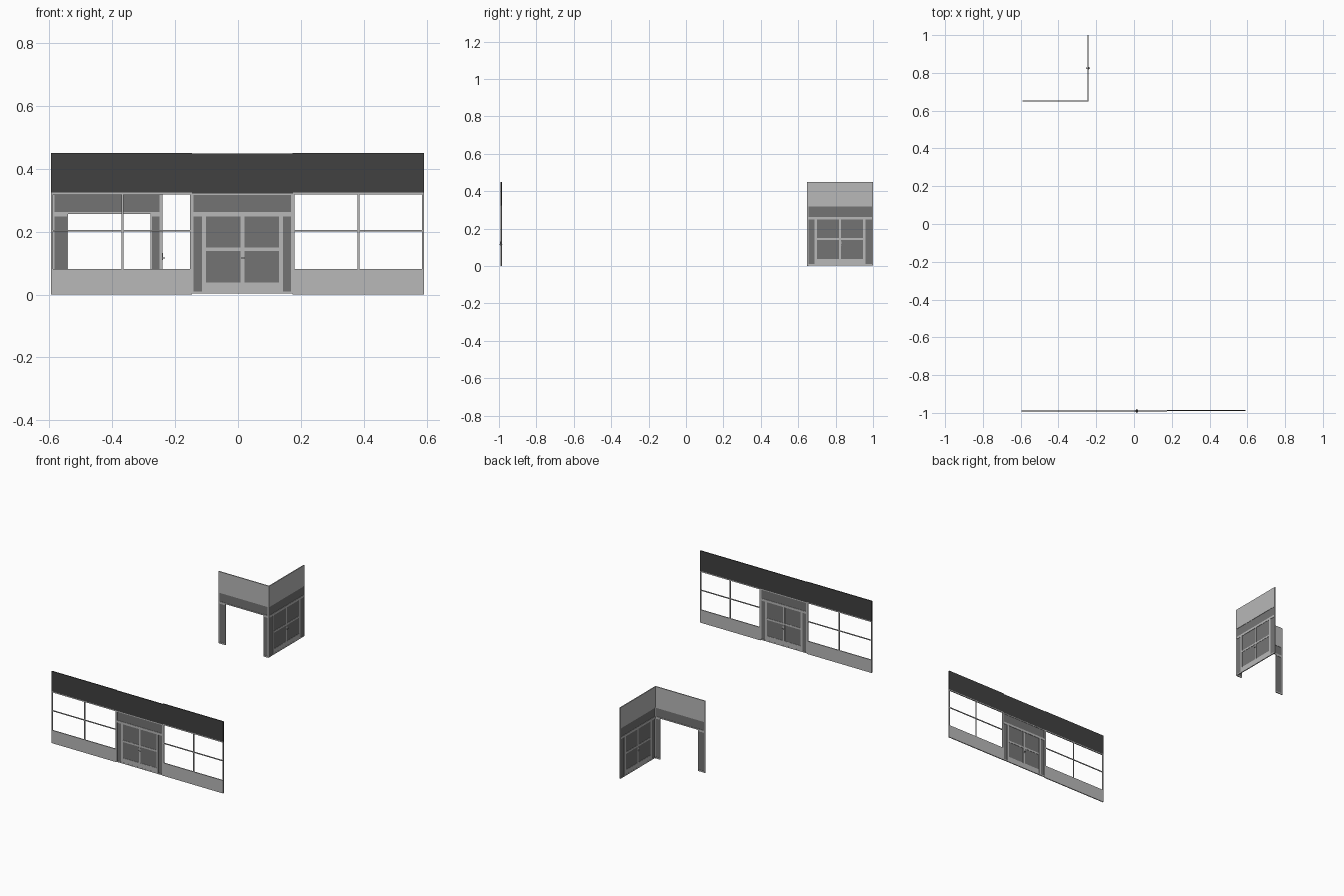
import bpy, bmesh, math
from mathutils import Matrix

if "Cube" in bpy.data.objects:
    bpy.data.objects.remove(bpy.data.objects["Cube"])


def material(name, v):
    m = bpy.data.materials.new(name)
    m.diffuse_color = (v, v, v, 1)
    m.use_nodes = True
    m.node_tree.nodes["Principled BSDF"].inputs["Base Color"].default_value = m.diffuse_color
    return m


LIGHT = material("light grey frame", 0.48)
GLASS = material("dark grey panel", 0.175)
DARK = material("charcoal fascia", 0.053)


def build(name, place, boxes, mat):
    """One object from boxes (u0, u1, d0, d1, z0, z1); u along the wall, d depth."""
    bm = bmesh.new()
    for u0, u1, d0, d1, z0, z1 in boxes:
        m = (Matrix.Translation(((u0 + u1) / 2, (d0 + d1) / 2, (z0 + z1) / 2))
             @ Matrix.Diagonal((u1 - u0, d1 - d0, z1 - z0, 1)))
        bmesh.ops.create_cube(bm, size=1, matrix=place @ m)
    me = bpy.data.meshes.new(name)
    bm.to_mesh(me)
    bm.free()
    me.materials.append(mat)
    ob = bpy.data.objects.new(name, me)
    bpy.context.collection.objects.link(ob)


def at(x, y, turn=0):
    return Matrix.Translation((x, y, 0)) @ Matrix.Rotation(math.radians(turn), 4, 'Z')


T = 0.003   # half thickness of frames
G = 0.001   # half thickness of panels


def bar(u0, u1, z0, z1, t=T):
    return (u0, u1, -t, t, z0, z1)


def window_wall(name, place, half, post):
    # low wall, fascia and a window frame with crossed glazing bars
    build(name + "_low_wall", place, [bar(-half, half, 0, 0.081)], LIGHT)
    build(name + "_fascia", place, [bar(-half, half, 0.324, 0.45)], DARK)
    build(name + "_frame", place, [
        bar(-half, -half + 0.006, 0.081, 0.324),
        bar(half - 0.006, half, 0.081, 0.324),
        bar(-half + 0.006, half - 0.006, 0.318, 0.324),
        bar(post - 0.003, post + 0.003, 0.081, 0.318, 0.0025),
        bar(-half + 0.006, half - 0.006, 0.200, 0.206, 0.002)], LIGHT)


def door_wall(name, place, half, jamb, fascia):
    # frame: sills, rails and mirrored posts
    side = half - 0.006
    frame = [bar(-half, half, 0.003, 0.01), bar(-half, half, 0.249, 0.263),
             bar(-half, half, 0.317, 0.322)]
    for s in (-1, 1):
        for a, b, z0, z1 in ((side, half, 0.01, 0.249), (side, half, 0.263, 0.317),
                             (jamb, jamb + 0.013, 0.01, 0.249)):
            u0, u1 = sorted((s * a, s * b))
            frame.append(bar(u0, u1, z0, z1))
    build(name + "_frame", place, frame, LIGHT)
    # two door leaves
    leaf = [bar(-jamb, jamb, 0.01, 0.038, 0.0025), bar(-jamb, jamb, 0.138, 0.149, 0.0025),
            bar(-0.006, 0.006, 0.038, 0.138, 0.0025), bar(-0.006, 0.006, 0.149, 0.249, 0.0025)]
    build(name + "_leaf_rails", place, leaf, LIGHT)
    build(name + "_panels", place, [bar(-side, side, 0.01, 0.317, G)], GLASS)
    # handles on both faces
    grip = []
    for s in (-1, 1):
        for u0, u1, a, b, z0, z1 in ((-0.006, 0.007, 0.0025, 0.004, 0.110, 0.132),
                                     (-0.004, 0.000, 0.004, 0.008, 0.114, 0.118),
                                     (-0.004, 0.008, 0.008, 0.010, 0.114, 0.118)):
            d0, d1 = sorted((s * a, s * b))
            grip.append((u0, u1, d0, d1, z0, z1))
    build(name + "_handles", place, grip, LIGHT)
    build(name + "_fascia", place, [bar(-half, half, 0.322, 0.448)], fascia)


# long shop front
window_wall("left_window", at(-0.371, -0.990), 0.224, 0.004)
door_wall("front_door", at(0.014, -0.990), 0.161, 0.116, DARK)
window_wall("right_window", at(0.3825, -0.987), 0.2085, 0.001)

# rear door wall facing +x
door_wall("rear_door", at(-0.243, 0.824, 90), 0.176, 0.123, LIGHT)

# open doorway wall meeting it at the corner
place = at(-0.416, 0.651)
H = 0.173
build("open_doorway_fascia", place, [bar(-H, H, 0.322, 0.45)], LIGHT)
build("open_doorway_frame", place, [
    bar(-H, H, 0.257, 0.263), bar(-H, H, 0.317, 0.322),
    bar(-H, -H + 0.006, 0.0, 0.257), bar(H - 0.006, H, 0.0, 0.257),
    bar(-H, -H + 0.006, 0.263, 0.317), bar(H - 0.006, H, 0.263, 0.317),
    bar(-0.128, -0.125, 0.0, 0.257), bar(0.138, 0.142, 0.0, 0.257),
    bar(-H + 0.006, -0.128, 0.249, 0.257), bar(0.142, H - 0.006, 0.249, 0.257),
    bar(-H + 0.006, -0.128, 0.0, 0.008), bar(0.142, H - 0.006, 0.0, 0.008)], LIGHT)
build("open_doorway_panels", place, [
    bar(-H + 0.006, H - 0.006, 0.263, 0.317, G),
    bar(-H + 0.006, -0.128, 0.008, 0.249, G),
    bar(0.142, H - 0.006, 0.008, 0.249, G)], GLASS)
